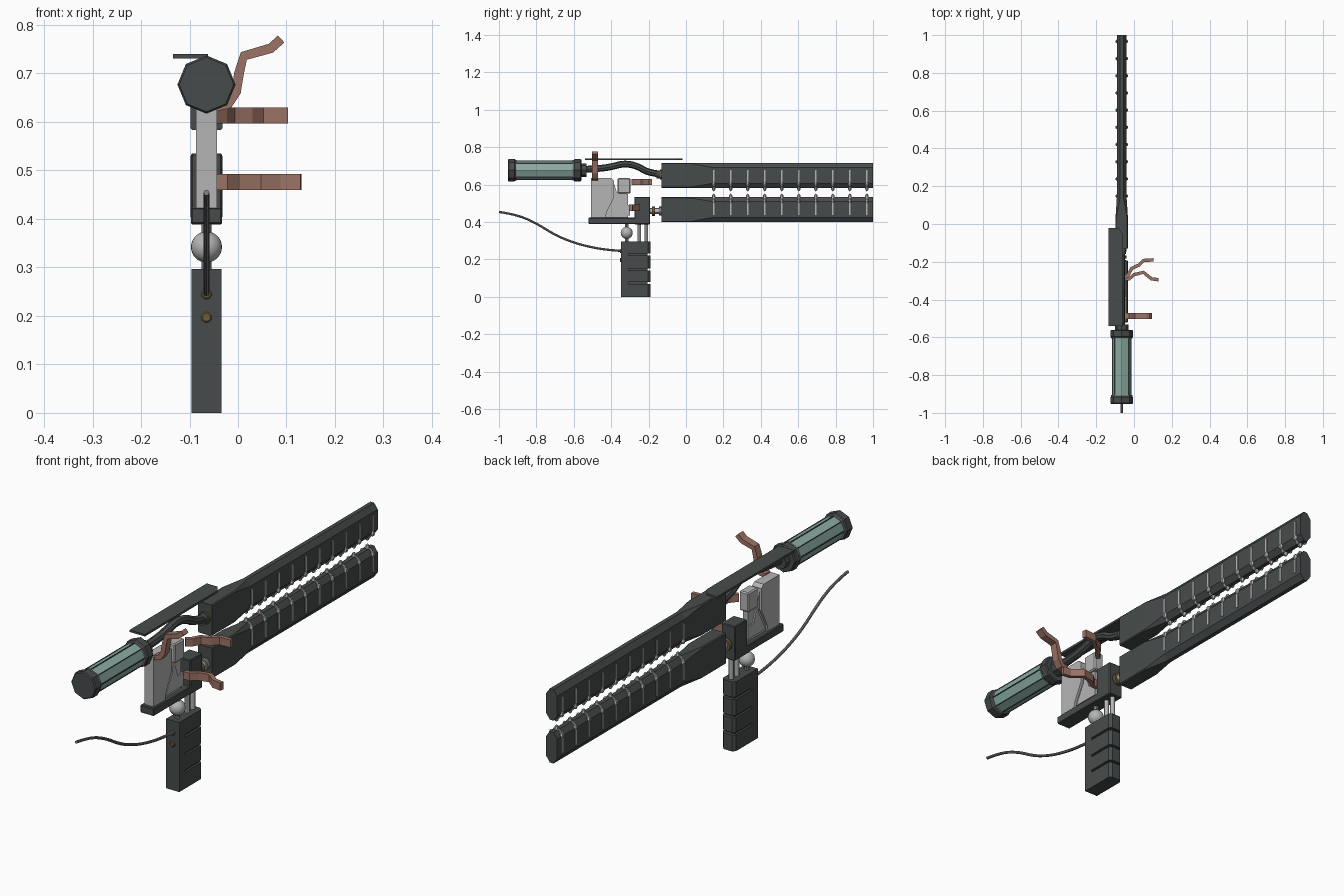
import bpy, bmesh, math
from mathutils import Vector, Matrix

if "Cube" in bpy.data.objects:
    bpy.data.objects.remove(bpy.data.objects["Cube"])

CX = -0.065   # centre plane of the device


def mat(name, col):
    m = bpy.data.materials.new(name)
    m.diffuse_color = (*col, 1)
    m.use_nodes = True
    m.node_tree.nodes["Principled BSDF"].inputs["Base Color"].default_value = m.diffuse_color
    return m


DARK = mat("dark slate", (0.062, 0.071, 0.070))
LIGHT = mat("light grey", (0.46, 0.46, 0.46))
STEEL = mat("mid grey", (0.22, 0.22, 0.22))
TEAL = mat("pale teal", (0.25, 0.40, 0.36))
COPPER = mat("copper", (0.33, 0.17, 0.13))
BRASS = mat("brass", (0.15, 0.11, 0.045))


def finish(name, bm, m, bevel=0):
    bmesh.ops.recalc_face_normals(bm, faces=bm.faces)
    me = bpy.data.meshes.new(name)
    bm.to_mesh(me)
    bm.free()
    me.materials.append(m)
    o = bpy.data.objects.new(name, me)
    bpy.context.collection.objects.link(o)
    if bevel:
        b = o.modifiers.new("bevel", "BEVEL")
        b.width, b.segments = bevel, 1
    return o


def smooth(o):
    bpy.ops.object.select_all(action='DESELECT')
    o.select_set(True)
    bpy.context.view_layer.objects.active = o
    bpy.ops.object.shade_smooth_by_angle()


def loft(name, rings, m, bevel=0):
    """Skin equal-length rings of points and cap both ends."""
    bm = bmesh.new()
    rows = [[bm.verts.new(p) for p in r] for r in rings]
    n = len(rows[0])
    for a, b in zip(rows, rows[1:]):
        for i in range(n):
            bm.faces.new((a[i], a[(i + 1) % n], b[(i + 1) % n], b[i]))
    bm.faces.new(rows[0])
    bm.faces.new(rows[-1])
    return finish(name, bm, m, bevel)


def side_plate(name, yz, half, m, bevel=0):
    return loft(name, [[(CX + s * half, y, z) for y, z in yz] for s in (-1, 1)], m, bevel)


def block(name, y0, y1, z0, z1, half, m, bevel=0):
    return side_plate(name, [(y0, z0), (y1, z0), (y1, z1), (y0, z1)], half, m, bevel)


def lathe(name, z, profile, m, n=16, axis='Y', y=0):
    """Turn (position, radius) pairs about a horizontal or vertical axis."""
    rings = []
    for p, r in profile:
        ring = []
        for k in range(n):
            a = 2 * math.pi * k / n
            c, s = r * math.cos(a), r * math.sin(a)
            ring.append((CX + c, p, z + s) if axis == 'Y' else (CX + c, y + s, p))
        rings.append(ring)
    o = loft(name, rings, m)
    if n > 8:
        smooth(o)
    return o


def tube(name, pts, r, m):
    cu = bpy.data.curves.new(name, 'CURVE')
    cu.dimensions = '3D'
    cu.bevel_depth, cu.bevel_resolution, cu.use_fill_caps = r, 2, True
    s = cu.splines.new('NURBS')
    s.points.add(len(pts) - 1)
    for p, (y, z) in zip(s.points, pts):
        p.co = (CX, y, z, 1)
    s.order_u, s.use_endpoint_u, s.resolution_u = 3, True, 5
    tmp = bpy.data.objects.new(name + "_path", cu)
    bpy.context.collection.objects.link(tmp)
    me = bpy.data.meshes.new_from_object(tmp.evaluated_get(bpy.context.evaluated_depsgraph_get()))
    bpy.data.objects.remove(tmp)
    me.materials.clear()
    me.materials.append(m)
    o = bpy.data.objects.new(name, me)
    bpy.context.collection.objects.link(o)
    smooth(o)


def bent_strip(name, path, w, place, lo, hi):
    """Strip following a 2D path, extruded from lo to hi by a placing rule."""
    pts = [Vector(p) for p in path]
    left, right = [], []
    for i, p in enumerate(pts):
        t = (pts[min(i + 1, len(pts) - 1)] - pts[max(i - 1, 0)]).normalized()
        n = Vector((-t.y, t.x)) * w
        left.append(p + n)
        right.append(p - n)
    outline = left + right[::-1]
    loft(name, [[place(q.x, q.y, d) for q in outline] for d in (lo, hi)], COPPER)


# Two long blades: square root tapering into a bevelled bar, mirrored about the gap
def blade(name, outer, inner):
    d = 1 if outer > inner else -1

    def ring(y, half, edge, drop):
        zs = [(half, outer - d * drop), (edge, outer), (-edge, outer), (-half, outer - d * drop),
              (-half, inner + d * drop), (-edge, inner), (edge, inner), (half, inner + d * drop)]
        return [(CX + x, y, z) for x, z in zs]
    loft(name, [ring(-0.13, 0.033, 0.029, 0.004), ring(0.03, 0.033, 0.029, 0.004),
                ring(0.14, 0.026, 0.009, 0.024), ring(1.0, 0.026, 0.009, 0.024)], DARK)
    # Grey ribs wrapping the inner edge, each ending in a small faceted stud
    bm = bmesh.new()
    for i in range(10):
        y = 0.148 + 0.091 * i
        sec = [(0.029, inner + d * 0.095), (0.029, inner + d * 0.023), (0.012, inner - d * 0.003),
               (-0.012, inner - d * 0.003), (-0.029, inner + d * 0.023), (-0.029, inner + d * 0.095)]
        rows = [[bm.verts.new((CX + x, y + s, z)) for x, z in sec] for s in (-0.004, 0.004)]
        for k in range(6):
            j = (k + 1) % 6
            bm.faces.new((rows[0][k], rows[0][j], rows[1][j], rows[1][k]))
        bm.faces.new(rows[0])
        bm.faces.new(rows[1])
        for x, z, h in ((0, inner - d * 0.002, 0.017), (0.025, inner + d * 0.02, 0.014),
                        (-0.025, inner + d * 0.02, 0.014)):
            bmesh.ops.create_uvsphere(bm, u_segments=6, v_segments=4, radius=1,
                                      matrix=Matrix.Translation((CX + x, y, z)) @
                                      Matrix.Diagonal((0.009, 0.010, h, 1)))
    finish(name + "_ribs", bm, LIGHT)


blade("upper_blade", 0.716, 0.583)
blade("lower_blade", 0.400, 0.533)

# Octagonal canister with stepped end caps
ZC = 0.677
lathe("canister_body", ZC, [(-0.93, 0.050), (-0.58, 0.050)], TEAL, 8)
for nm, a, b, inner in (("front_cap", -0.952, -0.912, 1), ("rear_cap", -0.600, -0.560, -1)):
    lathe(nm, ZC, [(a, 0.056), (a + 0.005, 0.060), (b - 0.005, 0.060), (b, 0.056)], DARK, 8)
    y = b if inner > 0 else a
    lathe(nm + "_ring", ZC, [(y - 0.007, 0.056), (y + 0.007, 0.056)], STEEL, 8)
for k in range(8):
    a = math.pi / 4 * k
    x, z = CX + 0.050 * math.cos(a), ZC + 0.050 * math.sin(a)
    loft("canister_edge_strip", [[(x + u, yy, z + v) for u, v in
         ((-.002, -.002), (.002, -.002), (.002, .002), (-.002, .002))] for yy in (-0.92, -0.59)], DARK)
lathe("canister_neck", ZC, [(-0.56, 0.036), (-0.532, 0.036)], DARK, 8)

# Hose from the canister to the upper blade
tube("hose", [(-0.54, 0.682), (-0.46, 0.686), (-0.40, 0.695), (-0.33, 0.714), (-0.26, 0.700),
              (-0.20, 0.662), (-0.12, 0.654)], 0.018, DARK)
lathe("hose_collar", 0.654, [(-0.158, 0.022), (-0.129, 0.022)], DARK, 12)
lathe("hose_nut", 0.654, [(-0.138, 0.026), (-0.128, 0.026)], BRASS, 12)

# Thin top cover with clipped far corners
cover = [(-0.134, -0.54), (-0.062, -0.54), (-0.062, -0.05), (-0.082, -0.02), (-0.134, -0.02)]
loft("top_cover", [[(x, y, z) for x, y in cover] for z in (0.731, 0.740)], DARK)

# Grey receiver: web, raised front plate and two blocks
side_plate("receiver_web", [(-0.50, 0.42), (-0.31, 0.42), (-0.31, 0.55), (-0.37, 0.56),
                            (-0.39, 0.62), (-0.50, 0.62)], 0.012, LIGHT)
side_plate("receiver_front", [(-0.508, 0.422), (-0.43, 0.422), (-0.425, 0.45), (-0.385, 0.53),
                              (-0.385, 0.622), (-0.40, 0.635), (-0.508, 0.635)], 0.022, LIGHT)
block("receiver_upper_block", -0.365, -0.297, 0.552, 0.635, 0.022, LIGHT, 0.005)
side_plate("receiver_lower_block", [(-0.42, 0.435), (-0.30, 0.435), (-0.30, 0.49), (-0.34, 0.49),
                                    (-0.355, 0.54), (-0.375, 0.54), (-0.375, 0.52)], 0.018, LIGHT)

# Dark base rail, coupling block and blade connector
block("base_rail", -0.522, -0.20, 0.390, 0.423, 0.032, DARK, 0.003)
block("coupling_block", -0.275, -0.192, 0.388, 0.535, 0.032, DARK, 0.003)
lathe("connector_shaft", 0.458, [(-0.195, 0.016), (-0.125, 0.016)], LIGHT, 12)
lathe("connector_nut", 0.458, [(-0.182, 0.026), (-0.166, 0.026)], BRASS, 12)
lathe("connector_flange", 0.458, [(-0.145, 0.024), (-0.128, 0.024)], STEEL, 12)

# Ball and posts carrying the grip
bm = bmesh.new()
bmesh.ops.create_uvsphere(bm, u_segments=24, v_segments=14, radius=0.032,
                          matrix=Matrix.Translation((CX, -0.317, 0.342)))
smooth(finish("ball_joint", bm, LIGHT))
lathe("ball_stem", 0, [(0.29, 0.010), (0.395, 0.010)], STEEL, 12, 'Z', -0.317)
for y in (-0.25, -0.213):
    lathe("grip_post", 0, [(0.29, 0.010), (0.395, 0.010)], LIGHT, 12, 'Z', y)

# Grip: plain spine plus four finger segments around a narrower core
block("grip_spine", -0.348, -0.308, 0, 0.297, 0.031, DARK)
block("grip_core", -0.31, -0.205, 0.005, 0.292, 0.022, DARK)
cuts = [0, 0.075, 0.147, 0.226, 0.297]
for i, (a, b) in enumerate(zip(cuts, cuts[1:])):
    a, b = a + (0.005 if i else 0), b - (0.005 if i < 3 else 0)
    outline = [(-0.031, -0.309), (0.031, -0.309), (0.031, -0.202), (0.020, -0.190),
               (-0.020, -0.190), (-0.031, -0.202)]
    loft("finger_segment", [[(CX + x, y, z) for x, y in outline] for z in (a, b)], DARK)
for z in (0.245, 0.197):
    lathe("grip_stud", z, [(-0.353, 0.008), (-0.350, 0.011), (-0.345, 0.011)], BRASS, 12)

# Trailing cable
tube("cable", [(-0.345, 0.246), (-0.40, 0.249), (-0.487, 0.261), (-0.594, 0.287), (-0.70, 0.33),
               (-0.807, 0.398), (-0.914, 0.442), (-1.0, 0.454)], 0.006, STEEL)

# Bent copper brackets
bent_strip("tall_bracket", [(-0.045, 0.632), (-0.020, 0.637), (-0.004, 0.662), (0.002, 0.70),
                            (0.012, 0.736), (0.068, 0.752), (0.089, 0.771)], 0.010,
           lambda u, v, d: (u, d, v), -0.503, -0.470)
bent_strip("upper_bracket", [(-0.050, -0.285), (-0.030, -0.268), (-0.012, -0.235), (0.025, -0.218),
                             (0.050, -0.193), (0.103, -0.190)], 0.009,
           lambda u, v, d: (u, v, d), 0.597, 0.630)
bent_strip("lower_bracket", [(-0.050, -0.290), (-0.025, -0.290), (0.0, -0.268), (0.050, -0.256),
                             (0.092, -0.290), (0.130, -0.295)], 0.009,
           lambda u, v, d: (u, v, d), 0.460, 0.493)
